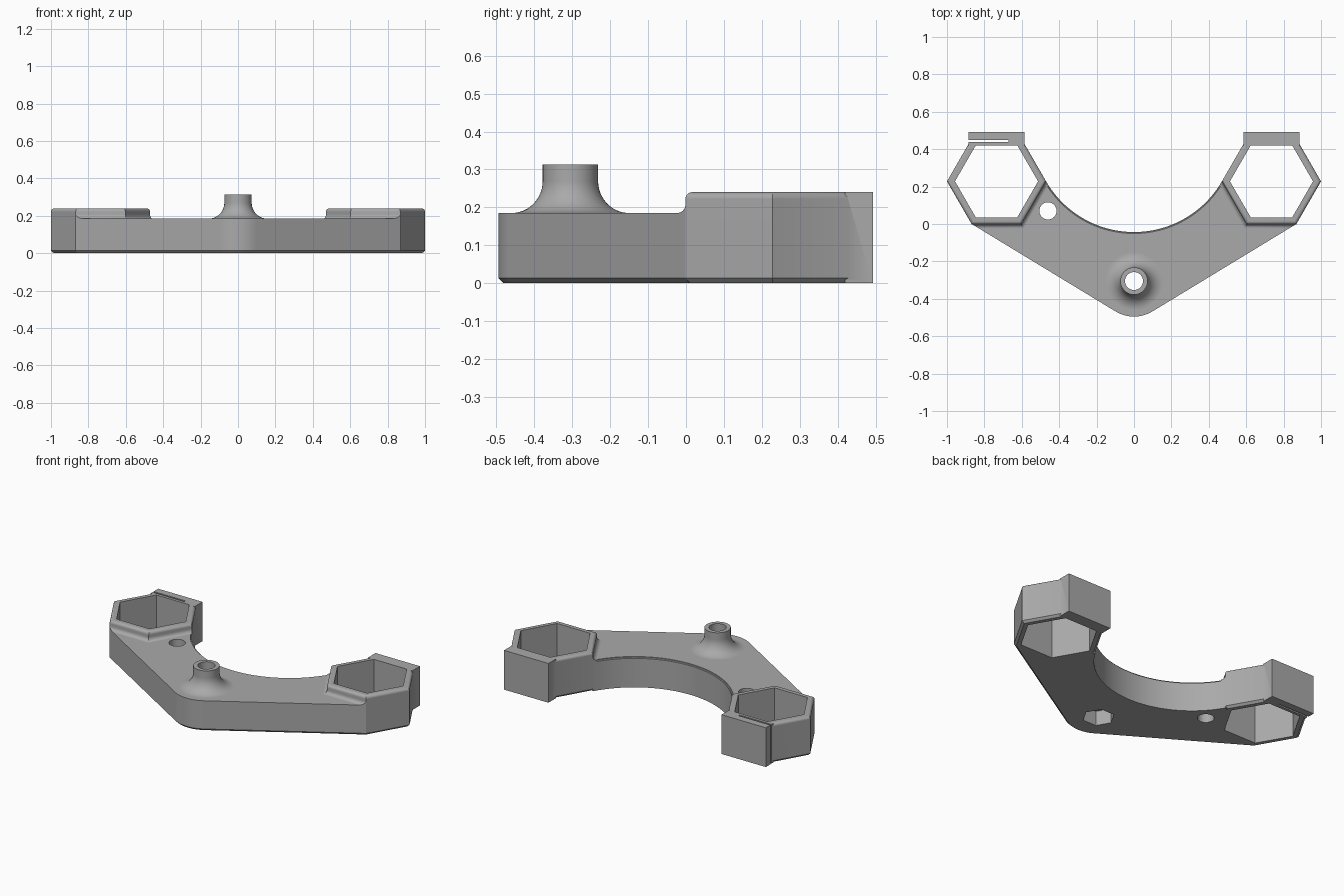
import bpy, bmesh
from math import sin, cos, pi, radians, sqrt

cube = bpy.data.objects.get("Cube")
if cube:
    bpy.data.objects.remove(cube)

grey = bpy.data.materials.new("mid_grey")
grey.use_nodes = True
colour = (0.40, 0.40, 0.40, 1)
grey.diffuse_color = colour
grey.node_tree.nodes["Principled BSDF"].inputs["Base Color"].default_value = colour

PLATE, RIM = 0.185, 0.24           # heights of plate and sockets
HEX_X, HEX_Y = 0.735, 0.228        # socket centre
HEX_R, BORE_R = 0.265, 0.222       # socket corner radii
BOSS_Y = -0.305


def make(name, bm):
    bmesh.ops.recalc_face_normals(bm, faces=bm.faces)
    mesh = bpy.data.meshes.new(name)
    bm.to_mesh(mesh)
    bm.free()
    mesh.materials.append(grey)
    ob = bpy.data.objects.new(name, mesh)
    bpy.context.collection.objects.link(ob)
    return ob


def loft(name, rings):
    """Closed solid through matching rings of points."""
    bm = bmesh.new()
    loops = [[bm.verts.new(p) for p in ring] for ring in rings]
    n = len(loops[0])
    for a, b in zip(loops, loops[1:]):
        for i in range(n):
            j = (i + 1) % n
            bm.faces.new((a[i], a[j], b[j], b[i]))
    bm.faces.new(loops[0][::-1])
    bm.faces.new(loops[-1])
    return make(name, bm)


def lathe(name, x, y, sides, profile):
    return loft(name, [[(x + r * cos(2 * pi * i / sides), y + r * sin(2 * pi * i / sides), z)
                        for i in range(sides)] for r, z in profile])


def prism(name, points, z0, z1):
    return loft(name, [[(x, y, z) for x, y in points] for z in (z0, z1)])


def box(name, x0, x1, y0, y1, z0, z1):
    return prism(name, [(x0, y0), (x1, y0), (x1, y1), (x0, y1)], z0, z1)


def combine(ob, other, operation):
    mod = ob.modifiers.new(operation, 'BOOLEAN')
    mod.operation, mod.solver, mod.object = operation, 'EXACT', other
    bpy.context.view_layer.objects.active = ob
    bpy.ops.object.modifier_apply(modifier=mod.name)
    bpy.data.objects.remove(other)


# Plate outline: rounded front corner, straight flanks, round cut at the back
arc_y, arc_r, corner_r = 0.5, 0.543, 0.19
outline = [(corner_r * sin(radians(a)), BOSS_Y - corner_r * cos(radians(a)))
           for a in [-31.2 + 62.4 * i / 16 for i in range(17)]]
outline.append((0.868, 0))
end = radians(60)
outline += [(arc_r * sin(end * (1 - i / 24)), arc_y - arc_r * cos(end * (1 - i / 24)))
            for i in range(49)]
outline.append((-0.868, 0))

body = prism("bracket_body", outline, 0, PLATE)

# Chamfer the bottom front edges, round the top of the back cut
bm = bmesh.new()
bm.from_mesh(body.data)


def on_arc(v):
    return abs(sqrt(v.co.x ** 2 + (v.co.y - arc_y) ** 2) - arc_r) < 0.001


def level(e, z):
    return all(abs(v.co.z - z) < 0.001 for v in e.verts)


bottom = [e for e in bm.edges if level(e, 0) and all(v.co.y < 0.01 and not on_arc(v) for v in e.verts)]
bmesh.ops.bevel(bm, geom=bottom, offset=0.013, segments=1, affect='EDGES')
top = [e for e in bm.edges if level(e, PLATE) and all(on_arc(v) for v in e.verts)]
bmesh.ops.bevel(bm, geom=top, offset=0.008, segments=3, affect='EDGES')
bm.to_mesh(body.data)
bm.free()

steps = [radians(15 * i) for i in range(7)]
k = 1 / cos(pi / 6)                # wall offset to corner radius offset

for side in (-1, 1):
    x = side * HEX_X
    # Concave fillet where the plate meets the socket
    f = 0.022
    skirt = lathe("socket_fillet", x, HEX_Y, 6, [(HEX_R + f * k, 0.12)] + [
        (HEX_R + f * k * (1 - sin(t)), PLATE + f * (1 - cos(t))) for t in steps])
    combine(skirt, prism("fillet_limit", outline, 0.05, 0.4), 'INTERSECT')
    combine(body, skirt, 'UNION')
    # Hexagonal socket with chamfered foot and rounded rim
    r = 0.018
    socket = lathe("socket", x, HEX_Y, 6, [(HEX_R - 0.013 * k, 0), (HEX_R, 0.013)] + [
        (HEX_R - r * k * (1 - cos(t)), RIM - r * (1 - sin(t))) for t in steps])
    combine(body, socket, 'UNION')
    # Square pad behind the socket
    combine(body, box("pad", x - 0.15, x + 0.15, 0.419, 0.493, 0, RIM), 'UNION')

# Flared boss
flare = [(0.155 - 0.082 * sin(t / 2), PLATE + 0.085 * (1 - cos(t / 2)))
         for t in [radians(15 * i) for i in range(13)]]
combine(body, lathe("boss", 0, BOSS_Y, 48, [(0.155, 0.12)] + flare + [(0.073, 0.313)]), 'UNION')

# Openings: sockets, boss bore, nut pocket, side hole, thin slot
for side in (-1, 1):
    combine(body, lathe("socket_bore", side * HEX_X, HEX_Y, 6, [(BORE_R, -0.1), (BORE_R, 0.4)]), 'DIFFERENCE')
combine(body, lathe("boss_bore", 0, BOSS_Y, 40, [(0.048, -0.1), (0.048, 0.4)]), 'DIFFERENCE')
combine(body, lathe("nut_pocket", 0, BOSS_Y, 6, [(0.09, -0.1), (0.09, 0.09)]), 'DIFFERENCE')
combine(body, lathe("side_hole", -0.46, 0.07, 40, [(0.046, -0.1), (0.046, 0.4)]), 'DIFFERENCE')
combine(body, box("slot", -0.95, -0.67, 0.438, 0.449, -0.1, 0.4), 'DIFFERENCE')

# Smooth curves, crisp edges
bpy.ops.object.select_all(action='DESELECT')
body.select_set(True)
bpy.context.view_layer.objects.active = body
bpy.ops.object.shade_smooth_by_angle(angle=radians(30))
weighted = body.modifiers.new("flat_faces", 'WEIGHTED_NORMAL')
weighted.keep_sharp = True
